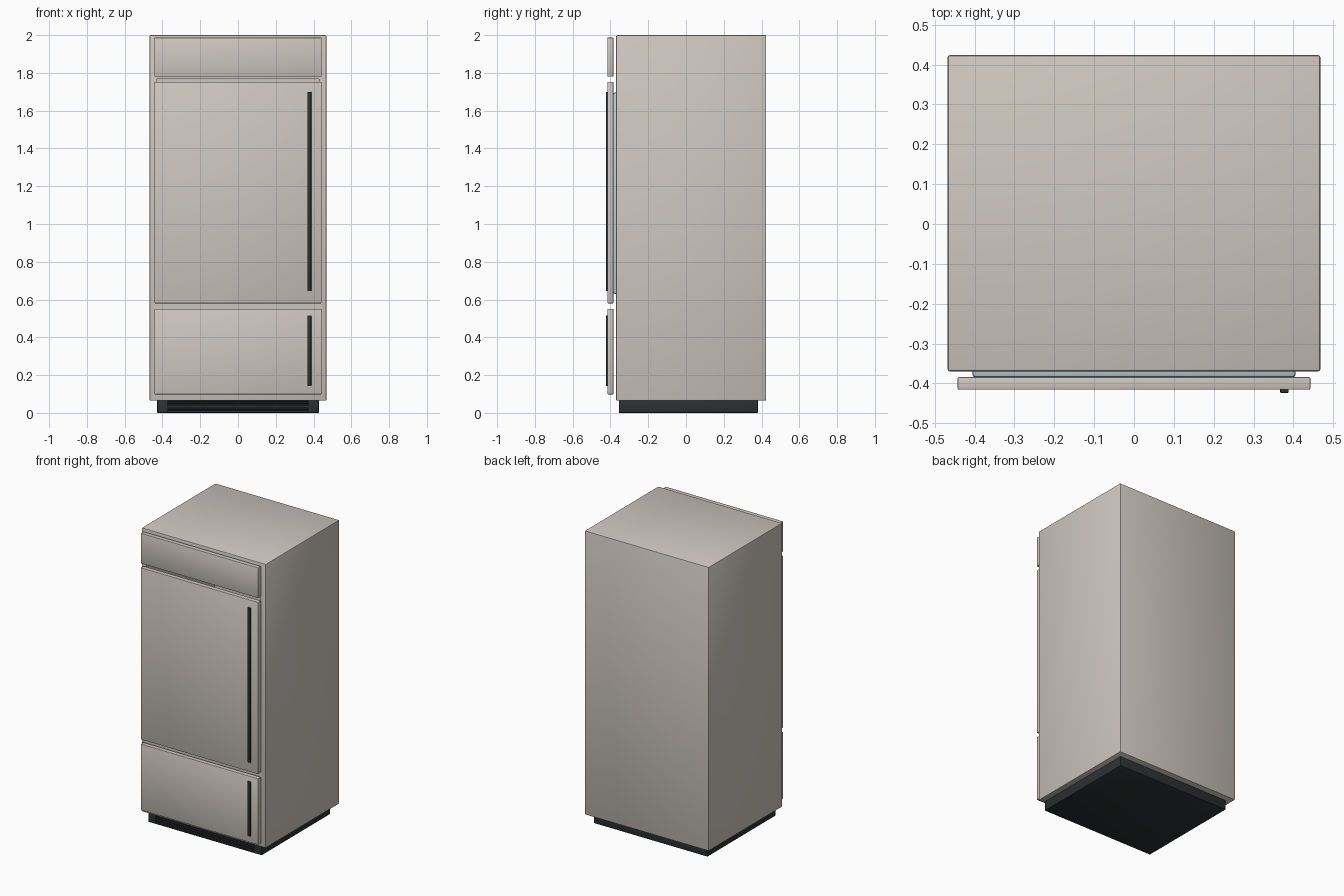
import bpy, bmesh
from mathutils import Vector

if "Cube" in bpy.data.objects:
    bpy.data.objects.remove(bpy.data.objects["Cube"])


def material(name, rgb):
    m = bpy.data.materials.new(name)
    m.diffuse_color = (*rgb, 1)
    m.use_nodes = True
    m.node_tree.nodes["Principled BSDF"].inputs["Base Color"].default_value = m.diffuse_color
    return m


SHELL = material("warm_grey", (0.62, 0.575, 0.525))
DARK = material("charcoal", (0.025, 0.03, 0.032))
LINER = material("pale_blue", (0.50, 0.62, 0.68))


def box(name, x, y, z, mat, bevel=0.0, segments=2):
    """Bevelled box given by its extents on each axis."""
    lo, hi = Vector((x[0], y[0], z[0])), Vector((x[1], y[1], z[1]))
    bm = bmesh.new()
    bmesh.ops.create_cube(bm, size=1)
    for v in bm.verts:
        v.co = [(lo[i] + hi[i]) / 2 + v.co[i] * (hi[i] - lo[i]) for i in range(3)]
    if bevel:
        bmesh.ops.bevel(bm, geom=bm.edges[:], offset=bevel, segments=segments,
                        profile=0.5, affect='EDGES')
    me = bpy.data.meshes.new(name)
    bm.to_mesh(me)
    bm.free()
    me.materials.append(mat)
    ob = bpy.data.objects.new(name, me)
    bpy.context.collection.objects.link(ob)
    bpy.ops.object.select_all(action='DESELECT')
    ob.select_set(True)
    bpy.context.view_layer.objects.active = ob
    if bevel:
        bpy.ops.object.shade_smooth_by_angle(angle=0.6)
    return ob


def cut(ob, x, y, z, mat):
    """Subtract a box from an object and apply the result."""
    cutter = box("cutter", x, y, z, mat)
    cutter.hide_render = True
    mod = ob.modifiers.new("recess", 'BOOLEAN')
    mod.operation = 'DIFFERENCE'
    mod.object = cutter
    bpy.context.view_layer.objects.active = ob
    bpy.ops.object.modifier_move_to_index(modifier=mod.name, index=0)
    bpy.ops.object.modifier_apply(modifier=mod.name)
    bpy.data.objects.remove(cutter)


# Cabinet with the food compartment behind the door
cabinet = box("cabinet", (-0.468, 0.468), (-0.37, 0.424), (0.065, 2.0), SHELL, 0.006)
cut(cabinet, (-0.43, 0.43), (-0.5, 0.36), (0.60, 1.768), SHELL)

# Front panels
for name, z in (("top_panel", (1.78, 1.987)), ("door", (0.58, 1.752)),
                ("drawer_front", (0.098, 0.55))):
    box(name, (-0.443, 0.443), (-0.416, -0.384), z, SHELL, 0.004)

# Inner door liner reaching into the compartment
box("door_liner", (-0.406, 0.406), (-0.385, -0.29), (0.63, 1.696), LINER, 0.008)

# Handles
for name, z in (("door_handle", (0.645, 1.70)), ("drawer_handle", (0.143, 0.515))):
    box(name, (0.367, 0.388), (-0.424, -0.41), z, DARK, 0.002)

# Plinth with a recessed grille
plinth = box("plinth", (-0.428, 0.428), (-0.356, 0.38), (0.0, 0.07), DARK, 0.003)
cut(plinth, (-0.372, 0.372), (-0.4, -0.335), (0.006, 0.062), DARK)
for i in range(4):
    z = 0.009 + i * 0.014
    box(f"grille_slat_{i + 1}", (-0.375, 0.375), (-0.354, -0.33), (z, z + 0.008), DARK, 0.0015)
